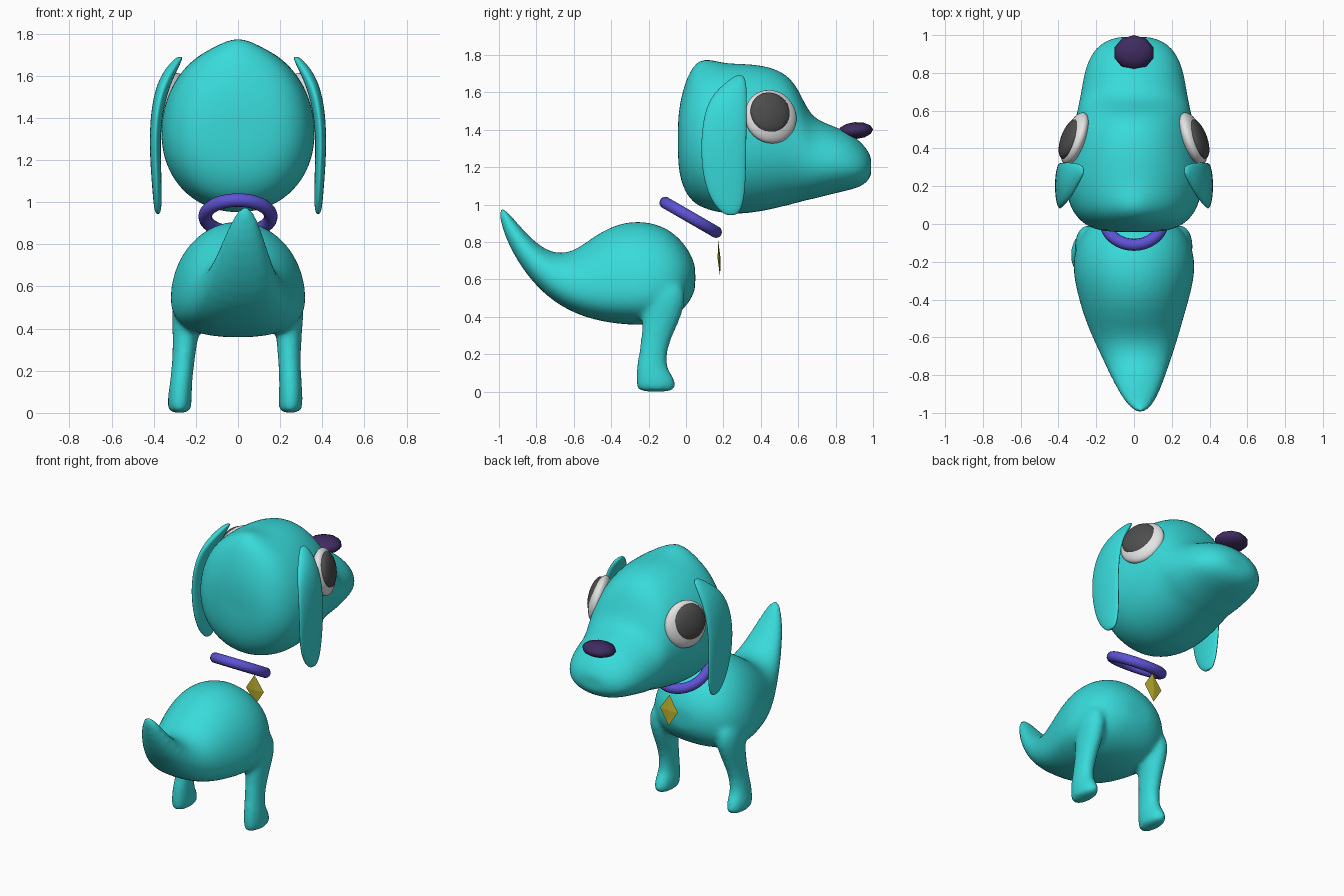
import bpy, bmesh, math
from mathutils import Vector, Matrix

default_cube = bpy.data.objects.get("Cube")
if default_cube:
    bpy.data.objects.remove(default_cube, do_unlink=True)


def make_material(name, rgb):
    material = bpy.data.materials.new(name)
    material.use_nodes = True
    colour = (*rgb, 1.0)
    material.diffuse_color = colour
    material.node_tree.nodes["Principled BSDF"].inputs["Base Color"].default_value = colour
    return material


teal = make_material("teal coat", (0.04, 0.7, 0.7))
white = make_material("eye white", (0.78, 0.77, 0.77))
charcoal = make_material("pupil charcoal", (0.075, 0.075, 0.075))
plum = make_material("nose plum", (0.05, 0.025, 0.12))
violet = make_material("collar violet", (0.11, 0.085, 0.65))
gold = make_material("tag gold", (0.55, 0.47, 0.03))


def finish(bm, name, material, smooth=True):
    """Turn a bmesh into a named, coloured object."""
    bmesh.ops.recalc_face_normals(bm, faces=bm.faces)
    for face in bm.faces:
        face.smooth = smooth
    mesh = bpy.data.meshes.new(name)
    bm.to_mesh(mesh)
    bm.free()
    mesh.materials.append(material)
    obj = bpy.data.objects.new(name, mesh)
    bpy.context.collection.objects.link(obj)
    return obj


def loft(bm, rings):
    """Skin a run of equal-sized rings and cap both ends."""
    loops = [[bm.verts.new(p) for p in ring] for ring in rings]
    count = len(loops[0])
    for a, b in zip(loops, loops[1:]):
        for i in range(count):
            j = (i + 1) % count
            bm.faces.new((a[i], a[j], b[j], b[i]))
    for end in (loops[0], loops[-1]):
        centre = bm.verts.new(sum((v.co for v in end), Vector()) / count)
        for i in range(count):
            bm.faces.new((end[i], end[(i + 1) % count], centre))


def power(value, exponent):
    return math.copysign(abs(value) ** exponent, value)


def upright_ring(y, bottom, top, half, middle, x=0.0, lower=2.0, sides=20):
    """Cross-section facing y, widest at the middle height."""
    ring = []
    for i in range(sides):
        a = math.tau * i / sides
        n = 2 / lower if math.sin(a) < 0 else 1.0
        reach = top - middle if math.sin(a) > 0 else middle - bottom
        ring.append(Vector((x + half * power(math.cos(a), n), y,
                            middle + reach * power(math.sin(a), n))))
    return ring


def flat_ring(z, x, y, half_x, half_y, sides=12):
    """Level elliptical cross-section."""
    return [Vector((x + half_x * math.cos(math.tau * i / sides),
                    y + half_y * math.sin(math.tau * i / sides), z)) for i in range(sides)]


def subdivide(obj, levels=2):
    obj.modifiers.new("Smooth surface", "SUBSURF").levels = levels
    obj.modifiers["Smooth surface"].render_levels = levels


# Body and tail: y, bottom, top, half width, widest height
body_sections = [
    (-0.995, 0.925, 0.985, 0.02, 0.955), (-0.97, 0.83, 0.985, 0.06, 0.91),
    (-0.9, 0.69, 0.90, 0.105, 0.79), (-0.8, 0.56, 0.79, 0.15, 0.67),
    (-0.7, 0.475, 0.735, 0.19, 0.59), (-0.6, 0.42, 0.75, 0.23, 0.55),
    (-0.5, 0.385, 0.83, 0.265, 0.54), (-0.4, 0.365, 0.89, 0.295, 0.54),
    (-0.3, 0.355, 0.917, 0.32, 0.54), (-0.2, 0.355, 0.915, 0.33, 0.54),
    (-0.1, 0.38, 0.88, 0.305, 0.56), (-0.03, 0.42, 0.82, 0.26, 0.59),
    (0.02, 0.48, 0.75, 0.19, 0.61), (0.05, 0.54, 0.68, 0.1, 0.61)]
bm = bmesh.new()
loft(bm, [upright_ring(*s, x=0.035 * max(0, -s[0] - 0.5) * 2, lower=2.5)
          for s in body_sections])

# Legs and feet: height, x, y, half width, half length
leg_sections = [
    (0.0, 0.247, -0.16, 0.052, 0.10), (0.03, 0.25, -0.16, 0.06, 0.115),
    (0.08, 0.25, -0.165, 0.06, 0.108), (0.13, 0.25, -0.187, 0.056, 0.083),
    (0.22, 0.245, -0.175, 0.055, 0.077), (0.32, 0.242, -0.15, 0.06, 0.09),
    (0.42, 0.24, -0.125, 0.07, 0.115), (0.52, 0.245, -0.11, 0.075, 0.12),
    (0.6, 0.235, -0.12, 0.05, 0.09)]
for side, lean in ((1, 0.0), (-1, 0.03)):
    loft(bm, [flat_ring(z, side * (x + lean * max(0, 1 - z / 0.5)), y, hx, hy)
              for z, x, y, hx, hy in leg_sections])
body = finish(bm, "body_tail_and_legs", teal)
subdivide(body, 1)
remesh = body.modifiers.new("Blend legs", "REMESH")
remesh.mode = "VOXEL"
remesh.voxel_size = 0.015
remesh.use_smooth_shade = True
relax = body.modifiers.new("Relax", "SMOOTH")
relax.factor = 0.5
relax.iterations = 10

# Head and muzzle
head_sections = [
    (-0.043, 1.24, 1.45, 0.10, 1.34), (-0.03, 1.12, 1.57, 0.22, 1.33),
    (0.02, 1.02, 1.71, 0.295, 1.33), (0.09, 0.975, 1.76, 0.345, 1.33),
    (0.2, 0.947, 1.76, 0.37, 1.33), (0.3, 0.945, 1.76, 0.37, 1.33),
    (0.42, 0.962, 1.75, 0.35, 1.32), (0.52, 0.987, 1.715, 0.325, 1.31),
    (0.59, 1.005, 1.645, 0.305, 1.29), (0.64, 1.02, 1.53, 0.295, 1.26),
    (0.69, 1.03, 1.46, 0.285, 1.23), (0.78, 1.055, 1.425, 0.27, 1.22),
    (0.87, 1.075, 1.39, 0.245, 1.21), (0.95, 1.1, 1.325, 0.19, 1.20),
    (0.99, 1.15, 1.26, 0.1, 1.20)]
bm = bmesh.new()
loft(bm, [upright_ring(*s, lower=2.1) for s in head_sections])
# Small crest at the back of the crown
for v in bm.verts:
    if v.co.z > 1.5:
        v.co.z += 0.055 * math.exp(-(v.co.x / 0.08) ** 2 - ((v.co.y - 0.07) / 0.06) ** 2)
subdivide(finish(bm, "head", teal))

# Hanging ears: height, x, y, half thickness, half length
ear_sections = [
    (1.69, 0.275, 0.285, 0.015, 0.025), (1.65, 0.305, 0.265, 0.03, 0.06),
    (1.57, 0.35, 0.225, 0.035, 0.105), (1.45, 0.383, 0.207, 0.03, 0.122),
    (1.3, 0.395, 0.2, 0.027, 0.127), (1.15, 0.389, 0.205, 0.026, 0.12),
    (1.03, 0.383, 0.22, 0.022, 0.095), (0.97, 0.381, 0.235, 0.018, 0.06),
    (0.945, 0.38, 0.24, 0.01, 0.03)]
for side, label in ((1, "left"), (-1, "right")):
    bm = bmesh.new()
    loft(bm, [flat_ring(z, side * x, y, hx, hy) for z, x, y, hx, hy in ear_sections])
    subdivide(finish(bm, label + "_ear", teal))


def ellipsoid(name, material, centre, scale, rotation=None, segments=32, rings=16, smooth=True):
    bm = bmesh.new()
    bmesh.ops.create_uvsphere(bm, u_segments=segments, v_segments=rings, radius=1)
    turn = rotation or Matrix.Identity(4)
    bm.transform(Matrix.Translation(centre) @ turn @ Matrix.Diagonal((*scale, 1)))
    return finish(bm, name, material, smooth)


# Eyes, turned outwards, forwards and slightly up
for side, label in ((1, "left"), (-1, "right")):
    gaze = Vector((side * 0.9, 0.33, 0.2)).normalized()
    turn = gaze.to_track_quat("Z", "Y").to_matrix().to_4x4()
    spot = Vector((side * 0.313, 0.452, 1.47))
    ellipsoid(label + "_eye", white, spot, (0.146, 0.146, 0.055), turn)
    pupil_spot = spot + gaze * 0.03 + Vector((0, -0.012, 0.014))
    ellipsoid(label + "_pupil", charcoal, pupil_spot, (0.112, 0.112, 0.042), turn)

# Faceted nose
ellipsoid("nose", plum, (0, 0.907, 1.396), (0.108, 0.093, 0.045),
          Matrix.Rotation(math.radians(4), 4, "X"), segments=10, rings=6)

# Collar ring, tipped down at the chest
bpy.ops.mesh.primitive_torus_add(major_radius=0.156, minor_radius=0.032,
                                 major_segments=48, minor_segments=14,
                                 location=(0, 0.025, 0.932),
                                 rotation=(math.radians(-30), 0, 0))
collar = bpy.context.object
collar.name = "collar"
collar.data.materials.append(violet)
bpy.ops.object.shade_smooth()

# Diamond tag, a thin four-sided bipyramid
bm = bmesh.new()
bmesh.ops.create_uvsphere(bm, u_segments=4, v_segments=2, radius=1)
bm.transform(Matrix.Translation((0, 0.177, 0.712))
             @ Matrix.Rotation(math.radians(3), 4, "X")
             @ Matrix.Diagonal((0.065, 0.008, 0.1, 1)))
finish(bm, "collar_tag", gold, smooth=False)
